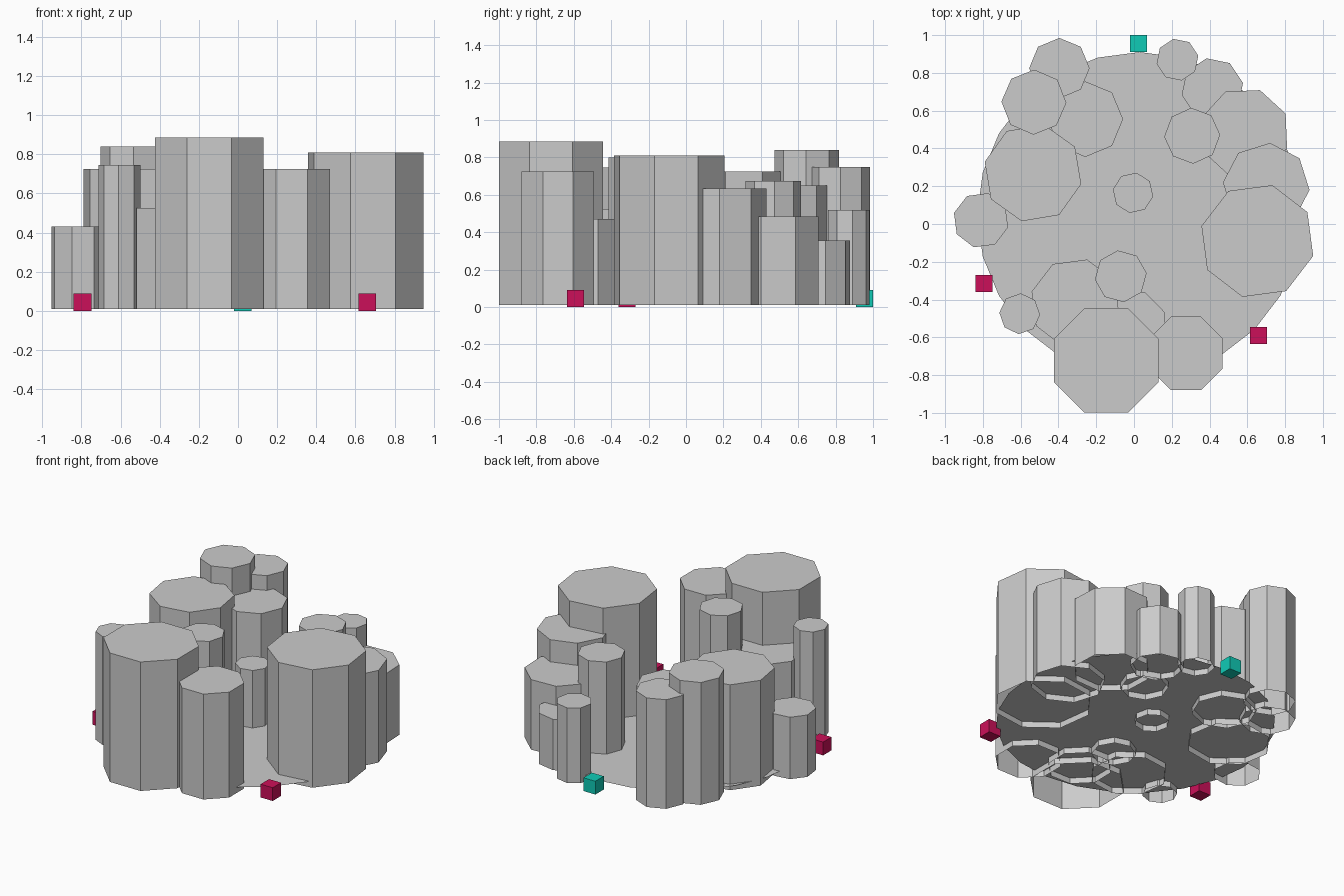
import bpy, bmesh, math
from mathutils import Matrix

if "Cube" in bpy.data.objects:
    bpy.data.objects.remove(bpy.data.objects["Cube"])


def make_object(name, bm):
    bm.normal_update()
    mesh = bpy.data.meshes.new(name)
    bm.to_mesh(mesh)
    bm.free()
    obj = bpy.data.objects.new(name, mesh)
    bpy.context.collection.objects.link(obj)
    return obj


def column(name, x, y, radius, turn, top, bottom=0.01, sides=8):
    """Prism with a closed top and an open bottom."""
    bm = bmesh.new()
    rings = []
    for z in (bottom, top):
        rings.append([bm.verts.new((
            x + radius * math.cos(math.radians(turn) + math.tau * i / sides),
            y + radius * math.sin(math.radians(turn) + math.tau * i / sides), z))
            for i in range(sides)])
    low, high = rings
    for i in range(sides):
        j = (i + 1) % sides
        bm.faces.new((low[i], low[j], high[j], high[i]))
    bm.faces.new(high)
    return make_object(name, bm)


def marker(name, x, y, mat, size=0.09):
    bm = bmesh.new()
    bmesh.ops.create_cube(bm, size=size, matrix=Matrix.Translation((x, y, size / 2)))
    obj = make_object(name, bm)
    obj.data.materials.append(mat)


def material(name, color):
    mat = bpy.data.materials.new(name)
    mat.diffuse_color = (*color, 1)
    mat.use_nodes = True
    mat.node_tree.nodes["Principled BSDF"].inputs["Base Color"].default_value = mat.diffuse_color
    return mat


# Ground sheet: a single flat disc, slightly above the column feet
bm = bmesh.new()
bmesh.ops.create_circle(bm, cap_ends=True, segments=24, radius=0.86,
                        matrix=Matrix.Translation((0.03, 0.05, 0.05)))
make_object("ground_disc", bm)

# Front columns: x, y, radius, turn in degrees, top height
front = [
    (-0.147, -0.722, 0.30, 22.5, 0.885),
    (0.275, -0.685, 0.21, 22.5, 0.725),
    (0.653, -0.09, 0.306, 30, 0.81),
    (-0.07, -0.277, 0.138, 7, 0.80),
    (-0.605, -0.475, 0.108, -3, 0.745),
    (-0.31, -0.42, 0.24, 30, 0.525),
    (-0.02, -0.545, 0.20, 22, 0.47),
    (-0.81, 0.02, 0.148, 30, 0.43),
    (-0.005, 0.165, 0.108, 35, 0.44),
]
# Back columns
back = [
    (-0.535, 0.27, 0.262, 32, 0.725),
    (-0.395, 0.825, 0.16, 0, 0.75),
    (-0.53, 0.645, 0.172, -1, 0.84),
    (-0.258, 0.555, 0.20, 0, 0.65),
    (0.23, 0.87, 0.112, 11, 0.52),
    (0.415, 0.715, 0.165, 11, 0.355),
    (0.585, 0.483, 0.24, 25, 0.485),
    (0.70, 0.20, 0.23, 40, 0.635),
    (0.308, 0.467, 0.148, 2, 0.675),
]
for i, spec in enumerate(front):
    column(f"front_column_{i + 1}", *spec)
for i, spec in enumerate(back):
    column(f"back_column_{i + 1}", *spec)

# Coloured marker cubes around the rim
red = material("red", (0.6, 0.005, 0.1))
teal = material("teal", (0.005, 0.6, 0.47))
marker("red_marker_left", -0.795, -0.315, red)
marker("red_marker_right", 0.66, -0.59, red)
marker("teal_marker_back", 0.025, 0.955, teal)
